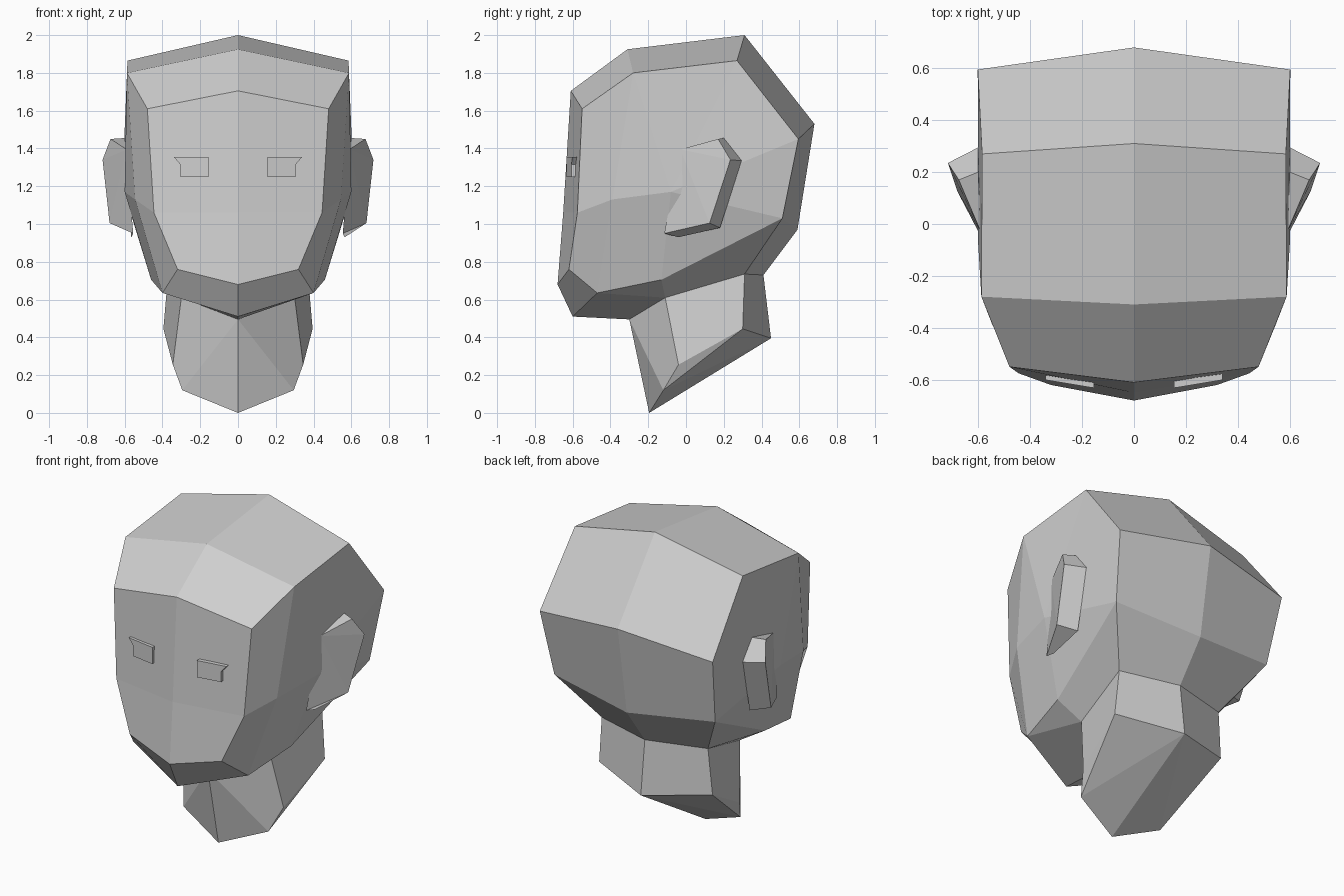
import bpy
import bmesh

if "Cube" in bpy.data.objects:
    bpy.data.objects.remove(bpy.data.objects["Cube"])

grey = bpy.data.materials.new("light grey")
grey.diffuse_color = (0.62, 0.62, 0.62, 1)
grey.use_nodes = True
grey.node_tree.nodes["Principled BSDF"].inputs["Base Color"].default_value = grey.diffuse_color


def build(name, points, faces):
    """Mesh from half-model points (x >= 0), mirrored and welded on x = 0."""
    bm = bmesh.new()
    for side in (1, -1):
        v = {k: bm.verts.new((side * x, y, z)) for k, (x, y, z) in points.items()}
        for f in faces:
            keys = f.split()
            bm.faces.new([v[k] for k in (keys if side == 1 else keys[::-1])])
    bmesh.ops.remove_doubles(bm, verts=bm.verts, dist=0.0005)
    bmesh.ops.recalc_face_normals(bm, faces=bm.faces)
    me = bpy.data.meshes.new(name)
    bm.to_mesh(me)
    bm.free()
    me.materials.append(grey)
    ob = bpy.data.objects.new(name, me)
    bpy.context.collection.objects.link(ob)
    return ob


# Rim shared by the head underside and the neck
throat = {
    "n0": (0, -0.30, 0.495), "n1": (0.30, -0.11, 0.61),
    "n2": (0.37, 0.31, 0.735), "n3": (0, 0.41, 0.73),
}

# Head: c = centre line, s = side outline, f = face outline
head_points = {
    "c_top": (0, 0.31, 2.0), "c_hair": (0, -0.31, 1.925),
    "c_brow": (0, -0.61, 1.705), "c_nose": (0, -0.65, 1.06),
    "c_chin": (0, -0.68, 0.68), "c_jaw": (0, -0.60, 0.51),
    "c_back": (0, 0.68, 1.53), "c_nape": (0, 0.59, 0.97),
    "s_top": (0.585, 0.27, 1.865), "s_hair": (0.588, -0.28, 1.80),
    "s_back": (0.602, 0.595, 1.45), "s_nape": (0.56, 0.51, 1.03),
    "s_jaw": (0.46, -0.13, 0.705), "s_chin": (0.40, -0.47, 0.635),
    "s_cheek": (0.545, -0.39, 1.13), "s_mid": (0.60, -0.08, 1.17),
    "f_brow": (0.48, -0.55, 1.61), "f_cheek": (0.445, -0.575, 1.06),
    "f_chin": (0.32, -0.62, 0.76), **throat,
}
head_faces = [
    # crown, forehead and face
    "c_top c_hair s_hair s_top", "c_hair c_brow f_brow s_hair",
    "c_brow c_nose f_cheek f_brow", "c_nose c_chin f_chin f_cheek",
    "c_chin c_jaw s_chin f_chin",
    # bevel around the face
    "f_brow f_cheek s_cheek s_hair", "f_cheek f_chin s_chin s_cheek",
    # side of the head
    "s_hair s_cheek s_mid", "s_cheek s_chin s_jaw s_mid",
    "s_jaw s_nape s_mid", "s_nape s_back s_mid",
    "s_back s_top s_mid", "s_top s_hair s_mid",
    # back and underside
    "c_top s_top s_back c_back", "c_back s_back s_nape c_nape",
    "c_nape s_nape n2 n3", "s_nape s_jaw n1 n2",
    "s_jaw s_chin n1", "s_chin c_jaw n0 n1",
]
build("head", head_points, head_faces)

# Neck, with a slanted bottom
neck_points = {
    **throat,
    "b0": (0, -0.195, 0), "b1": (0.295, -0.12, 0.12),
    "b2": (0.345, -0.04, 0.255), "b3": (0.395, 0.30, 0.445),
    "b4": (0, 0.45, 0.395),
}
build("neck", neck_points, [
    "n0 b0 b1", "n0 b1 b2 n1", "n1 b2 b3 n2", "n2 b3 b4 n3",
    "b0 b4 b1", "b1 b4 b3", "b1 b3 b2",
])

# Ears: front plate and a rim folding back to the head
ear_points = {
    "e": (0.59, -0.03, 1.395), "a": (0.675, 0.17, 1.45), "b": (0.717, 0.235, 1.34),
    "c": (0.68, 0.125, 1.005), "d": (0.555, -0.115, 0.95),
    "ra": (0.60, 0.20, 1.455), "rb": (0.60, 0.295, 1.335),
    "rc": (0.57, 0.18, 0.98), "rd": (0.565, -0.04, 0.93),
}
build("ears", ear_points, [
    "e a b", "e b c", "e c d", "a ra rb b", "b rb rc c", "c rc rd d",
    "e ra a", "e d rd rc rb ra",
])

# Eyes: thin raised plates with a flared upper outer corner
eye_outline = [(0.155, 1.25), (0.305, 1.25), (0.305, 1.315), (0.34, 1.355), (0.155, 1.355)]
eye_points = {}
for i, (x, z) in enumerate(eye_outline):
    front = -0.657 + 0.165 * x
    eye_points[f"o{i}"] = (x, front, z)
    eye_points[f"i{i}"] = (x, front + 0.05, z)
eye_faces = ["o0 o1 o2 o3 o4", "i4 i3 i2 i1 i0"]
eye_faces += [f"o{i} i{i} i{(i + 1) % 5} o{(i + 1) % 5}" for i in range(5)]
build("eyes", eye_points, eye_faces)
